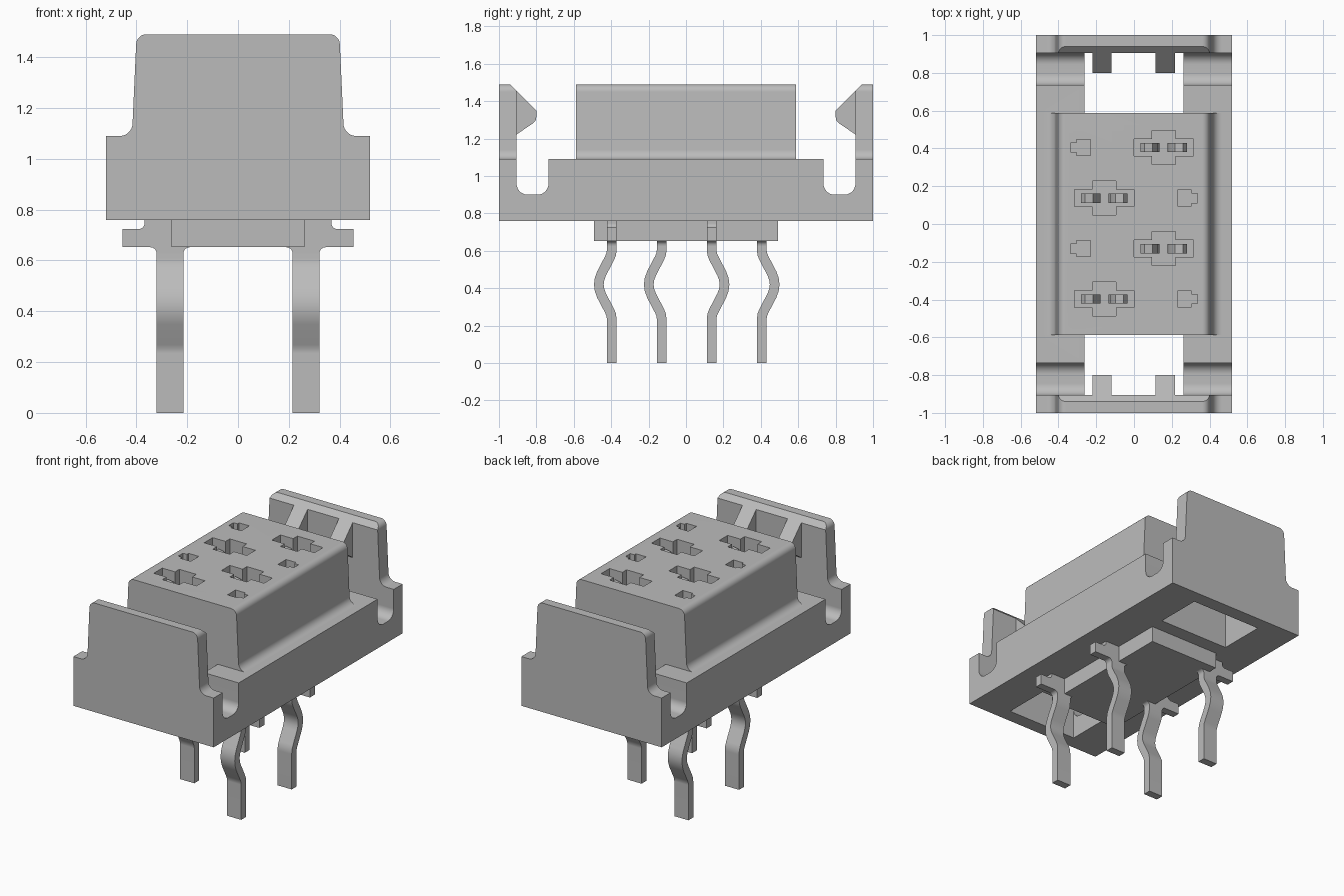
import bpy, bmesh, math
from mathutils import Vector

if "Cube" in bpy.data.objects:
    bpy.data.objects.remove(bpy.data.objects["Cube"], do_unlink=True)

grey = bpy.data.materials.new("plain grey")
grey.use_nodes = True
COLOUR = (0.5, 0.5, 0.5, 1)
grey.diffuse_color = COLOUR
grey.node_tree.nodes["Principled BSDF"].inputs["Base Color"].default_value = COLOUR
parts = []


def arc(cx, cz, r, a0, a1, n=7):
    """Points on an arc, angles in degrees."""
    return [(cx + r * math.cos(math.radians(a0 + (a1 - a0) * i / n)),
             cz + r * math.sin(math.radians(a0 + (a1 - a0) * i / n))) for i in range(n + 1)]


def extrude(name, pts, axis, a, b, keep=True):
    """Prism of a 2D outline between a and b along the axis."""
    place = {"x": lambda p, v: (v, p[0], p[1]),
             "y": lambda p, v: (p[0], v, p[1]),
             "z": lambda p, v: (p[0], p[1], v)}[axis]
    bm = bmesh.new()
    lo = [bm.verts.new(place(p, a)) for p in pts]
    hi = [bm.verts.new(place(p, b)) for p in pts]
    bm.faces.new(lo)
    bm.faces.new(hi[::-1])
    for i in range(len(pts)):
        j = (i + 1) % len(pts)
        bm.faces.new((lo[i], lo[j], hi[j], hi[i]))
    bmesh.ops.recalc_face_normals(bm, faces=bm.faces)
    me = bpy.data.meshes.new(name)
    bm.to_mesh(me)
    bm.free()
    me.materials.append(grey)
    ob = bpy.data.objects.new(name, me)
    bpy.context.collection.objects.link(ob)
    if keep:
        parts.append(ob)
    return ob


def rect(x0, x1, y0, y1):
    return [(x0, y0), (x1, y0), (x1, y1), (x0, y1)]


def cut(target, cutter):
    """Subtract the cutter and delete it."""
    mod = target.modifiers.new("cut", "BOOLEAN")
    mod.operation, mod.solver, mod.object = "DIFFERENCE", "EXACT", cutter
    dg = bpy.context.evaluated_depsgraph_get()
    new = bpy.data.meshes.new_from_object(target.evaluated_get(dg))
    target.modifiers.clear()
    target.data = new
    bpy.data.objects.remove(cutter, do_unlink=True)


def ribbon(path, t):
    """Outline of a strip of thickness t along a 2D path."""
    left, right = [], []
    for i, p in enumerate(path):
        d = (Vector(path[min(i + 1, len(path) - 1)]) - Vector(path[max(i - 1, 0)])).normalized()
        n = Vector((-d.y, d.x)) * t / 2
        left.append(tuple(Vector(p) + n))
        right.append(tuple(Vector(p) - n))
    return left + right[::-1]


# Housing: stepped, rounded front outline run along the full length
half = [(0.52, 0.76), (0.52, 1.09)] + arc(0.465, 1.14, 0.05, 270, 180) + arc(0.361, 1.45, 0.04, 0, 90)
housing = extrude("housing", half + [(-x, z) for x, z in reversed(half)], "y", -1, 1)

# Gaps between tower and end walls, with U-shaped notches, and floor windows
gap = ([(0.588, 1.7), (0.588, 1.09), (0.735, 1.09)] + arc(0.795, 0.96, 0.06, 180, 270)
       + arc(0.846, 0.96, 0.06, 270, 360) + [(0.906, 1.456), (0.96, 1.51), (0.96, 1.7)])
for s in (-1, 1):
    cut(housing, extrude("gap_cutter", [(s * y, z) for y, z in gap], "x", -0.7, 0.7, False))
    cut(housing, extrude("window_cutter", rect(-0.262, 0.262, *sorted((s * 0.588, s * 0.906))),
                         "z", 0.6, 1.3, False))

# Sockets: a cross-shaped opening and a small keyed hole in each row
ROWS = [(0.405, 1), (0.137, -1), (-0.13, 1), (-0.397, -1)]
for y, s in ROWS:
    c = s * 0.157
    w, h, u, v = 0.158, 0.045, 0.063, 0.09
    cross = [(-w, -h), (-u, -h), (-u, -v), (u, -v), (u, -h), (w, -h),
             (w, h), (u, h), (u, v), (-u, v), (-u, h), (-w, h)]
    cut(housing, extrude("socket_cutter", [(c + px, y + py) for px, py in cross], "z", 1.05, 1.6, False))
    key = [(0.23, -0.043), (0.305, -0.043), (0.305, -0.025), (0.335, -0.025),
           (0.335, 0.025), (0.305, 0.025), (0.305, 0.043), (0.23, 0.043)]
    cut(housing, extrude("key_cutter", [(-s * px, y + py) for px, py in key], "z", 1.15, 1.6, False))
    # Facing pair of curved spring contacts inside the cross
    for m in (-1, 1):
        tip = [(0.11, 1.40), (0.095, 1.425), (0.07, 1.42), (0.045, 1.38),
               (0.036, 1.33), (0.045, 1.28), (0.06, 1.2), (0.06, 1.04)]
        extrude("spring_contact", ribbon([(c + m * px, pz) for px, pz in tip], 0.03),
                "y", y - 0.025, y + 0.025)

# Latch hooks on the inner face of both end walls
hook = [(0.95, 1.45), (0.906, 1.456), (0.80, 1.35), (0.80, 1.315), (0.804, 1.297),
        (0.818, 1.282), (0.906, 1.222), (0.95, 1.222)]
for s in (-1, 1):
    for x in (-0.169, 0.165):
        extrude("latch_hook", [(s * y, z) for y, z in hook], "x", x - 0.051, x + 0.051)

# Standoff block under the housing
extrude("standoff", rect(-0.262, 0.262, -0.493, 0.493), "z", 0.652, 0.78)

# Pins: kinked leg and shouldered root, alternating sides
kink = [(0, 0), (0, 0.235), (0.003, 0.258), (0.012, 0.28), (0.054, 0.36), (0.065, 0.39), (0.069, 0.42),
        (0.065, 0.45), (0.054, 0.48), (0.012, 0.56), (0.003, 0.582), (0, 0.605), (0, 0.64)]
root = (arc(0.19, 0.627, 0.025, 90, 0) + arc(0.345, 0.627, 0.025, 180, 90)
        + [(0.455, 0.652), (0.455, 0.724)] + arc(0.39, 0.746, 0.022, 270, 180)
        + [(0.368, 0.78), (0.19, 0.78)])
for y, s in ROWS:
    bulge = 1 if y > 0 else -1
    x0, x1 = sorted((-s * 0.215, -s * 0.32))
    extrude("pin_leg", ribbon([(y + bulge * py, pz) for py, pz in kink], 0.052), "x", x0, x1)
    extrude("pin_shoulder", [(-s * px, pz) for px, pz in root], "y", y - 0.026, y + 0.026)

# Smooth the rounded faces and keep flat faces flat
bpy.ops.object.select_all(action="DESELECT")
for ob in parts:
    ob.select_set(True)
bpy.context.view_layer.objects.active = housing
bpy.ops.object.shade_smooth_by_angle(angle=math.radians(30))
for ob in parts:
    mod = ob.modifiers.new("even normals", "WEIGHTED_NORMAL")
    mod.keep_sharp = True
